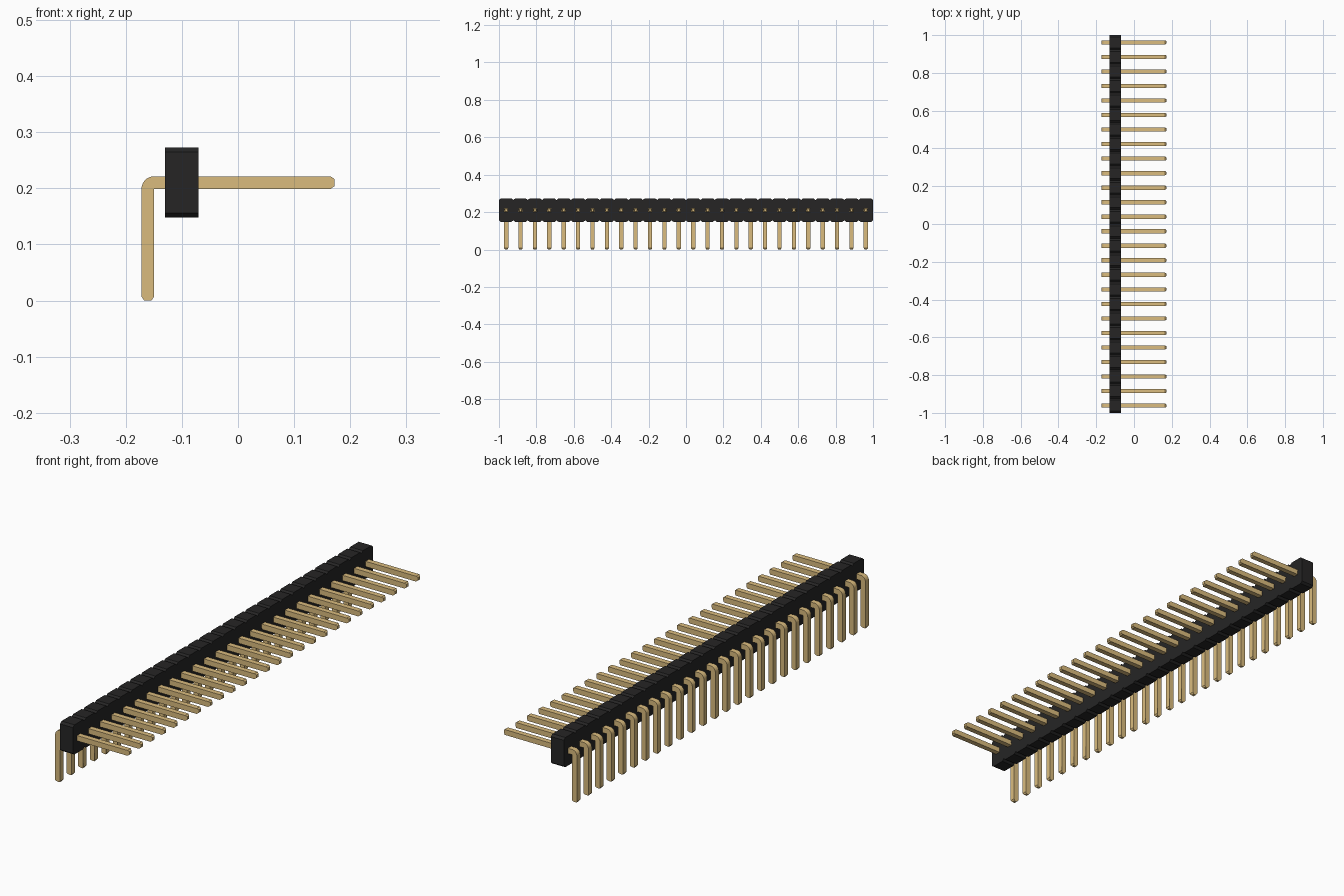
import bpy, bmesh
from math import sin, cos, pi
from mathutils import Vector

cube = bpy.data.objects.get("Cube")
if cube:
    bpy.data.objects.remove(cube, do_unlink=True)

PINS = 26
PITCH = 2 / PINS
CENTRES = [-1 + PITCH * (i + 0.5) for i in range(PINS)]


def material(name, rgb, metallic=0.0):
    mat = bpy.data.materials.new(name)
    mat.use_nodes = True
    mat.diffuse_color = (*rgb, 1)
    mat.node_tree.nodes["Principled BSDF"].inputs["Base Color"].default_value = (*rgb, 1)
    return mat


def finish(bm, name, mat):
    bmesh.ops.recalc_face_normals(bm, faces=bm.faces)
    mesh = bpy.data.meshes.new(name)
    bm.to_mesh(mesh)
    bm.free()
    mesh.materials.append(mat)
    obj = bpy.data.objects.new(name, mesh)
    bpy.context.collection.objects.link(obj)
    return obj


def extrude(bm, offset):
    """Extrude every face in the mesh and return the new vertices."""
    out = bmesh.ops.extrude_face_region(bm, geom=bm.faces[:])["geom"]
    verts = [v for v in out if isinstance(v, bmesh.types.BMVert)]
    bmesh.ops.translate(bm, vec=offset, verts=verts)


black = material("black plastic", (0.019, 0.0185, 0.0185))
gold = material("gold", (0.708, 0.504, 0.21))

# Housing: a row of chamfered segments joined side by side
X0, X1, Z0, Z1 = -0.13, -0.07, 0.148, 0.273
CUT_Y, CUT_Z = 0.01, 0.008
half = PITCH / 2
bm = bmesh.new()
for y in CENTRES:
    outline = [(-half, Z0 + CUT_Z), (-half + CUT_Y, Z0), (half - CUT_Y, Z0), (half, Z0 + CUT_Z),
               (half, Z1 - CUT_Z), (half - CUT_Y, Z1), (-half + CUT_Y, Z1), (-half, Z1 - CUT_Z)]
    bm.faces.new([bm.verts.new((X0, y + dy, z)) for dy, z in outline])
bmesh.ops.remove_doubles(bm, verts=bm.verts, dist=0.0001)
extrude(bm, Vector((X1 - X0, 0, 0)))
finish(bm, "housing", black)

# Pin: right-angle bar with a rounded outer bend and tapered tips
W = 0.0225
LEFT, RIGHT, LOW = -0.172, 0.172, 0.199
TIP, TAPER = 0.007, 0.005
inner = LEFT + W
bend = [(inner - W * cos(a), LOW + W * sin(a)) for a in [i * pi / 16 for i in range(9)]]
profile = [(inner, LOW), (inner, TIP), (inner - TAPER, 0), (LEFT + TAPER, 0), (LEFT, TIP)]
profile += bend
profile += [(RIGHT - TIP, LOW + W), (RIGHT, LOW + W - TAPER), (RIGHT, LOW + TAPER), (RIGHT - TIP, LOW)]

bm = bmesh.new()
bm.faces.new([bm.verts.new((x, -W / 2, z)) for x, z in profile])
extrude(bm, Vector((0, W, 0)))
for v in bm.verts:
    if v.co.z < 0.001 or v.co.x > RIGHT - 0.001:
        v.co.y *= 1 - 2 * TAPER / W
pin = finish(bm, "pin_1", gold)
bpy.context.view_layer.objects.active = pin
pin.select_set(True)
bpy.ops.object.shade_smooth_by_angle(angle=pi / 9)

# Repeat the pin along the row
pin.location.y = CENTRES[0]
for i, y in enumerate(CENTRES[1:], 2):
    copy = bpy.data.objects.new(f"pin_{i}", pin.data)
    copy.location.y = y
    bpy.context.collection.objects.link(copy)
